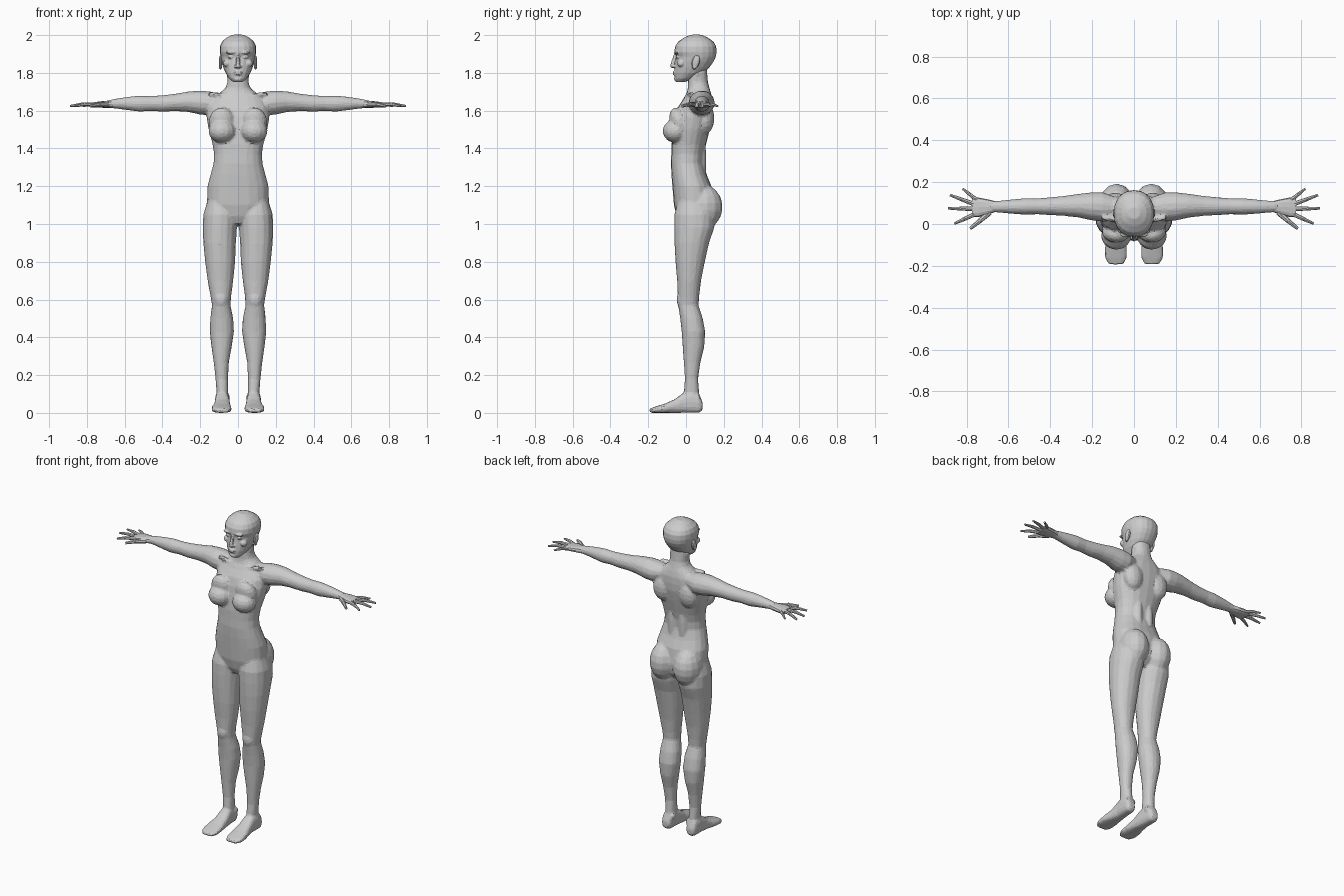
import bpy, bmesh
from math import cos, sin, pi, copysign
from mathutils import Vector, Matrix


def loft(bm, rows, axis="z", side=1, sides=16, power=2.0):
    """Skin rounded sections; each row is position, a-min, a-max, b-min, b-max."""
    rings = []
    for t, a0, a1, b0, b1 in rows:
        ring = []
        for i in range(sides):
            c, s = cos(2 * pi * i / sides), sin(2 * pi * i / sides)
            a = (a0 + a1) / 2 + (a1 - a0) / 2 * copysign(abs(c) ** (2 / power), c)
            b = (b0 + b1) / 2 + (b1 - b0) / 2 * copysign(abs(s) ** (2 / power), s)
            x, y, z = {"z": (a, b, t), "x": (t, a, b), "y": (a, t, b)}[axis]
            ring.append(bm.verts.new((x * side, y, z)))
        rings.append(ring)
    for r, q in zip(rings, rings[1:]):
        for i in range(sides):
            j = (i + 1) % sides
            bm.faces.new((r[i], r[j], q[j], q[i]))
    bm.faces.new(rings[0][::-1])
    bm.faces.new(rings[-1])


def blob(bm, center, radii, side=1, tilt=0.0, u=14, v=9):
    """Ellipsoid, optionally tilted about x."""
    x, y, z = center
    m = (Matrix.Translation((x * side, y, z)) @ Matrix.Rotation(tilt, 4, "X")
         @ Matrix.Diagonal((*radii, 1)))
    bmesh.ops.create_uvsphere(bm, u_segments=u, v_segments=v, radius=1, matrix=m)


def rod(bm, p, q, r1, r2, side=1, sides=7):
    """Tapered rod between two points."""
    p, q = (Vector((v[0] * side, v[1], v[2])) for v in (p, q))
    d = q - p
    m = Matrix.Translation((p + q) / 2) @ d.to_track_quat("Z", "Y").to_matrix().to_4x4()
    bmesh.ops.create_cone(bm, cap_ends=True, segments=sides, radius1=r1,
                          radius2=r2, depth=d.length, matrix=m)


def finish(bm, name, voxel=0, smooth=0, ratio=1):
    """Make the object; optionally fuse its pieces into one faceted skin."""
    bmesh.ops.recalc_face_normals(bm, faces=bm.faces)
    me = bpy.data.meshes.new(name)
    bm.to_mesh(me)
    bm.free()
    ob = bpy.data.objects.new(name, me)
    bpy.context.collection.objects.link(ob)
    if voxel:
        rm = ob.modifiers.new("fuse", "REMESH")
        rm.mode, rm.voxel_size = "VOXEL", voxel
        sm = ob.modifiers.new("soften", "SMOOTH")
        sm.factor, sm.iterations = 0.5, smooth
        de = ob.modifiers.new("facets", "DECIMATE")
        de.ratio = ratio
    return ob


# Torso and neck: height, half width, front y, back y
TORSO = [(1.0, .05, -.03, .10), (1.04, .12, -.05, .14), (1.10, .165, -.064, .15),
         (1.20, .162, -.072, .135), (1.26, .146, -.077, .11), (1.32, .13, -.08, .093),
         (1.37, .127, -.078, .095), (1.42, .134, -.077, .106), (1.50, .156, -.068, .126),
         (1.57, .167, -.058, .14), (1.62, .162, -.042, .142), (1.66, .14, -.016, .14),
         (1.695, .095, .004, .132), (1.72, .066, .010, .124), (1.75, .056, .010, .116),
         (1.80, .056, .015, .112), (1.84, .05, .02, .11)]
body = bmesh.new()
loft(body, [(z, -w, w, f, b) for z, w, f, b in TORSO], sides=20, power=2.3)

# Leg: height, inner x, outer x, front y, back y
LEG = [(1.13, .03, .16, -.04, .12), (1.05, .004, .184, -.062, .15),
       (.98, .005, .187, -.063, .15), (.90, .011, .184, -.061, .122),
       (.80, .015, .174, -.056, .10), (.70, .025, .161, -.047, .08),
       (.62, .036, .146, -.044, .07), (.57, .04, .138, -.042, .066),
       (.50, .025, .147, -.031, .089), (.43, .021, .150, -.023, .102),
       (.35, .033, .141, -.018, .097), (.27, .048, .129, -.012, .077),
       (.18, .053, .119, -.006, .064), (.10, .051, .113, -.012, .070),
       (.05, .055, .115, -.012, .076)]
# Foot: y, inner x, outer x, bottom z, top z
FOOT = [(.088, .065, .108, .015, .055), (.07, .053, .12, .0, .10),
        (.03, .048, .122, .0, .12), (-.015, .044, .122, .0, .105),
        (-.06, .04, .128, .0, .072), (-.11, .034, .14, .0, .05),
        (-.16, .033, .141, .0, .034), (-.194, .05, .12, .0, .022)]
# Arm: x, front y, back y, bottom z, top z
ARM = [(.09, .03, .13, 1.60, 1.69), (.15, .012, .152, 1.575, 1.703),
       (.20, .016, .152, 1.578, 1.707), (.26, .03, .145, 1.592, 1.703),
       (.33, .038, .135, 1.597, 1.69), (.40, .042, .128, 1.594, 1.682),
       (.46, .046, .123, 1.598, 1.678), (.52, .044, .124, 1.594, 1.68),
       (.58, .048, .118, 1.602, 1.674), (.64, .054, .112, 1.61, 1.665),
       (.69, .056, .11, 1.615, 1.655)]
for s in (1, -1):
    loft(body, LEG, side=s, power=2.2)
    loft(body, FOOT, "y", s, power=2.6)
    loft(body, ARM, "x", s, sides=14)
    blob(body, (.085, -.056, 1.492), (.073, .068, .062), s)            # breast
    blob(body, (.085, -.035, 1.54), (.07, .05, .08), s, .35)           # chest slope
    blob(body, (.083, .092, 1.09), (.086, .102, .118), s)              # buttock
    blob(body, (.09, .10, 1.56), (.065, .05, .085), s)                 # shoulder blade
    blob(body, (.038, .075, 1.33), (.03, .032, .20), s)                # lower back muscle
    blob(body, (.09, -.03, .60), (.034, .02, .04), s)                  # kneecap
    blob(body, (.054, .055, .08), (.012, .02, .02), s)                 # ankle bone
    rod(body, (.015, .004, 1.672), (.15, .03, 1.69), .013, .012, s)    # collarbone
    rod(body, (.018, .008, 1.675), (.05, .065, 1.80), .012, .014, s)   # neck tendon
finish(body, "body", .0075, 5, .09)

# Head: height, half width, front y, back y
HEAD = [(1.752, .026, -.052, -.005), (1.77, .047, -.06, .04), (1.80, .066, -.062, .095),
        (1.83, .078, -.059, .125), (1.86, .087, -.055, .146), (1.885, .092, -.052, .158),
        (1.91, .097, -.062, .162), (1.94, .096, -.058, .16), (1.965, .085, -.042, .146),
        (1.987, .06, -.01, .115), (2.002, .028, .025, .08)]
head = bmesh.new()
loft(head, [(z, -w, w, f, b) for z, w, f, b in HEAD], sides=20, power=2.2)
rod(head, (0, -.055, 1.90), (0, -.072, 1.838), .009, .012)             # nose bridge
blob(head, (0, -.07, 1.835), (.013, .014, .010))                       # nose tip
blob(head, (0, -.061, 1.804), (.025, .010, .006))                      # upper lip
blob(head, (0, -.060, 1.793), (.021, .010, .006))                      # lower lip
blob(head, (0, -.048, 1.768), (.024, .016, .014))                      # chin
for s in (1, -1):
    blob(head, (.012, -.062, 1.834), (.008, .009, .007), s)            # nostril
    blob(head, (.038, -.05, 1.908), (.03, .014, .008), s)              # brow
    blob(head, (.055, -.025, 1.85), (.024, .022, .02), s)              # cheek
    blob(head, (.038, -.042, 1.884), (.017, .012, .009), s)            # eyelid
finish(head, "head", .004, 3, .09)

for s, label in ((1, "left"), (-1, "right")):
    # Ear: flattened shell with an inner bowl
    ear = bmesh.new()
    blob(ear, (.092, .052, 1.858), (.010, .021, .036), s, -.25, 10, 7)
    blob(ear, (.093, .044, 1.832), (.008, .012, .014), s, 0, 8, 6)
    finish(ear, label + "_ear")

    # Hand: palm plus five spread, two-jointed fingers
    hand = bmesh.new()
    loft(hand, [(.66, .058, .108, 1.615, 1.655), (.70, .046, .118, 1.615, 1.652),
                (.74, .034, .126, 1.616, 1.648), (.775, .034, .124, 1.618, 1.642)],
         "x", s, sides=12, power=2.5)
    for base, tip, r in (((.69, .055), (.782, -.022), .014), ((.765, .045), (.858, .002), .011),
                         ((.768, .072), (.889, .075), .011), ((.765, .096), (.879, .138), .011),
                         ((.75, .114), (.818, .168), .010)):
        p, q = Vector((*base, 1.632)), Vector((*tip, 1.624))
        mid = p.lerp(q, .5) + Vector((0, 0, .005))
        rod(hand, p, mid, r, r * .85, s)
        rod(hand, mid, q, r * .85, r * .55, s)
        blob(hand, mid, (r * .9,) * 3, s, 0, 7, 5)
    finish(hand, label + "_hand")
